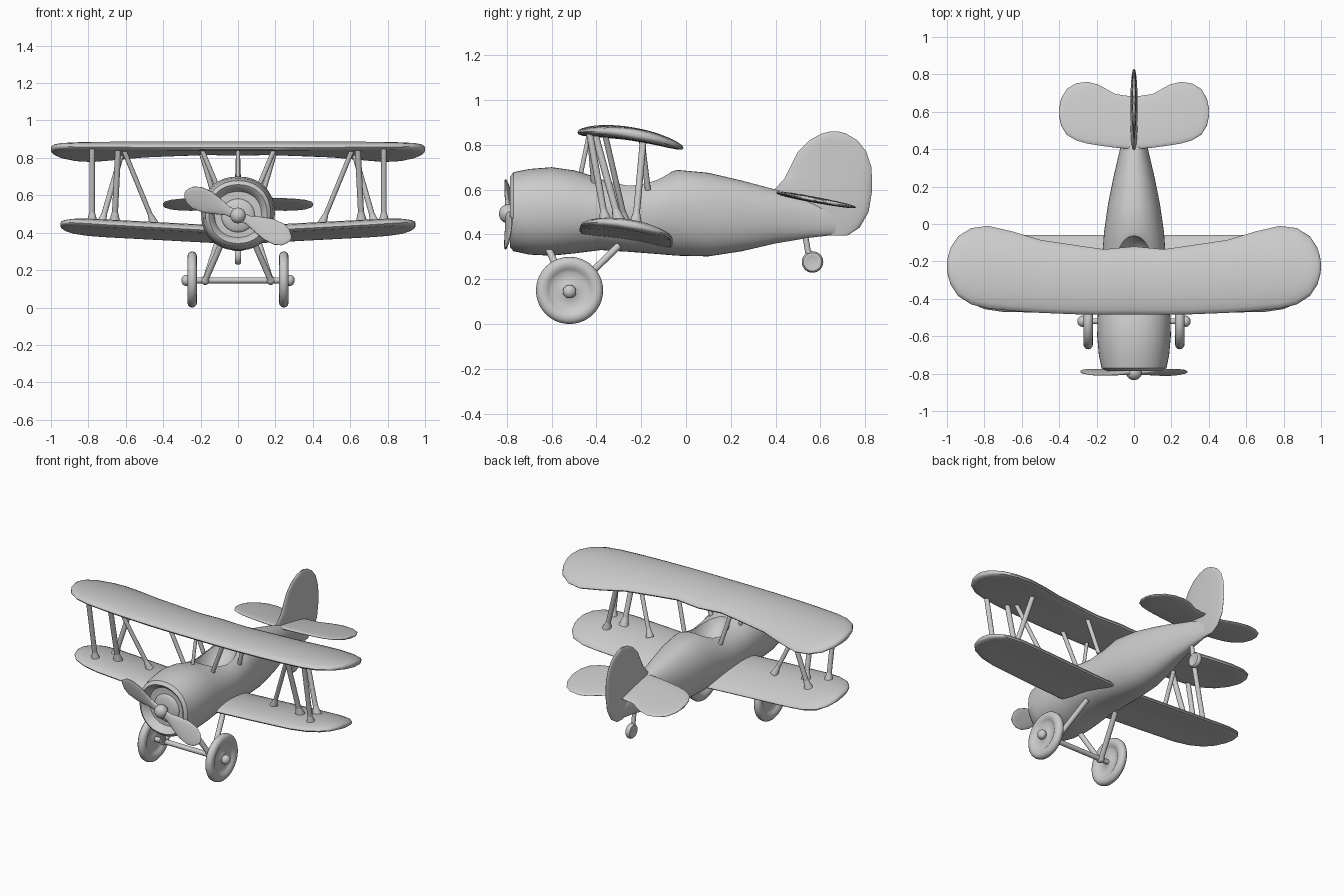
import bpy, bmesh, math
from mathutils import Vector, Matrix

if "Cube" in bpy.data.objects:
    bpy.data.objects.remove(bpy.data.objects["Cube"])


def loft(name, rings):
    """Skin a list of equal-length point rings and cap both ends."""
    bm = bmesh.new()
    vr = [[bm.verts.new(p) for p in ring] for ring in rings]
    n = len(vr[0])
    for a, b in zip(vr, vr[1:]):
        for i in range(n):
            j = (i + 1) % n
            bm.faces.new((a[i], a[j], b[j], b[i]))
    bm.faces.new(vr[0])
    bm.faces.new(vr[-1])
    bmesh.ops.recalc_face_normals(bm, faces=bm.faces)
    me = bpy.data.meshes.new(name)
    bm.to_mesh(me)
    bm.free()
    ob = bpy.data.objects.new(name, me)
    bpy.context.collection.objects.link(ob)
    return ob


def blade(name, stations, height, place=lambda s, c, h: (s, c, h), mirror=True, n=24):
    """Flat rounded surface; station = span, front, back, half thickness."""
    if mirror:
        stations = [(-s, *r) for s, *r in reversed(stations) if s > 0] + stations
    rings = []
    for s, f, b, t in stations:
        ring = []
        for i in range(n):
            a = 2 * math.pi * i / n
            c = (f + b) / 2 - (b - f) / 2 * math.cos(a)
            k = math.sin(a)
            ring.append(place(s, c, height(s, c) + t * math.copysign(abs(k) ** 0.8, k)))
        rings.append(ring)
    return loft(name, rings)


def rod(name, a, b, r, r2=None):
    a, b = Vector(a), Vector(b)
    d = b - a
    bpy.ops.mesh.primitive_cone_add(vertices=14, radius1=r, radius2=r2 or r, depth=d.length,
                                    location=(a + b) / 2,
                                    rotation=d.to_track_quat('Z', 'Y').to_euler())
    bpy.context.object.name = name


def ball(name, loc, scale):
    bpy.ops.mesh.primitive_uv_sphere_add(segments=24, ring_count=14, radius=1, location=loc)
    ob = bpy.context.object
    ob.name, ob.scale = name, scale
    return ob


def wheel(name, centre, radius, profile, n=40):
    cx, cy, cz = centre
    full = profile + [(-x, r) for x, r in reversed(profile) if x != 0]
    return loft(name, [[(cx + x * radius, cy + r * radius * math.cos(2 * math.pi * i / n),
                         cz + r * radius * math.sin(2 * math.pi * i / n)) for i in range(n)]
                       for x, r in full])


# Fuselage with recessed cowl: y, half width, top, bottom
body = [(-.735, .125, .62, .375), (-.772, .14, .64, .36), (-.785, .155, .657, .343),
        (-.77, .174, .678, .325), (-.70, .188, .692, .31), (-.60, .197, .70, .305),
        (-.50, .195, .686, .315), (-.38, .185, .65, .33), (-.25, .178, .637, .322),
        (-.12, .166, .662, .312), (-.04, .16, .688, .305), (.10, .14, .675, .302),
        (.25, .11, .64, .325), (.40, .075, .60, .36), (.55, .04, .55, .385),
        (.68, .012, .50, .40)]
rings = []
for y, w, t, b in body:
    ring = []
    for i in range(48):
        a = 2 * math.pi * i / 48
        c, s = math.cos(a), math.sin(a)
        ring.append((w * math.copysign(abs(c) ** .92, c), y,
                     (t + b) / 2 + (t - b) / 2 * math.copysign(abs(s) ** .92, s)))
    rings.append(ring)
fuselage = loft("fuselage", rings)

# Cockpit opening
cutter = ball("cockpit_cutter", (0, -.235, .71), (.115, .175, .17))
cut = fuselage.modifiers.new("cockpit", 'BOOLEAN')
cut.operation, cut.object, cut.solver = 'DIFFERENCE', cutter, 'EXACT'
bpy.ops.object.select_all(action='DESELECT')
bpy.context.view_layer.objects.active = fuselage
bpy.ops.object.modifier_apply(modifier="cockpit")
bpy.data.objects.remove(cutter)


# Wings
def upper_height(x, y):
    u = (y + .49) / .48
    return .855 - .07 * u + .12 * u * (1 - u)


def lower_height(x, y):
    u = (y + .475) / .415
    return .45 - .06 * u + .1 * u * (1 - u) - .045 * max(0, 1 - abs(x) / .85)


blade("upper_wing", [(0, -.485, -.12, .03), (.16, -.485, -.135, .03), (.3, -.483, -.115, .03),
                     (.5, -.475, -.085, .03), (.65, -.465, -.04, .03), (.78, -.452, -.01, .03),
                     (.87, -.43, -.022, .028), (.94, -.385, -.065, .026), (.98, -.325, -.125, .022),
                     (.995, -.275, -.175, .016), (1, -.24, -.21, .008)], upper_height)
blade("lower_wing", [(0, -.475, -.06, .028), (.4, -.475, -.06, .028), (.7, -.47, -.06, .028),
                     (.8, -.455, -.065, .027), (.88, -.42, -.09, .025), (.925, -.37, -.14, .02),
                     (.945, -.32, -.19, .014), (.95, -.28, -.23, .007)], lower_height)

# Tail
blade("tailplane", [(0, .40, .68, .014), (.1, .408, .695, .014), (.19, .42, .745, .013),
                    (.25, .43, .76, .013), (.31, .447, .752, .012), (.36, .477, .722, .011),
                    (.39, .525, .67, .009), (.4, .575, .62, .005)],
      lambda x, y: .587 - .185 * (y - .4))
blade("tail_fin", [(.395, .64, .72, .008), (.43, .56, .775, .014), (.5, .48, .815, .018),
                   (.59, .385, .83, .02), (.65, .44, .83, .017), (.70, .465, .828, .015),
                   (.77, .50, .805, .013), (.82, .55, .765, .011), (.85, .605, .715, .009),
                   (.86, .645, .68, .005)],
      lambda s, c: 0, lambda s, c, h: (h, c, s), mirror=False)

# Propeller and engine
turn = Matrix.Rotation(math.radians(24), 4, 'Y')
blade("propeller", [(0, -.025, .025, .014), (.06, -.025, .025, .013), (.12, -.045, .045, .011),
                    (.18, -.062, .06, .009), (.24, -.065, .06, .008), (.28, -.05, .045, .007),
                    (.303, -.025, .02, .005), (.31, -.008, .006, .003)],
      lambda s, c: .25 * c * max(-1, min(1, s / .1)),
      lambda s, c, h: Vector((0, -.793, .492)) + turn @ Vector((s, h, c)))
ball("propeller_hub", (0, -.795, .492), (.042, .04, .042))
rod("propeller_shaft", (0, -.73, .492), (0, -.79, .492), .025)
ball("engine_dome", (0, -.735, .492), (.09, .025, .09))

# Landing gear wheels
tyre = [(-.09, .05), (-.09, .2), (-.06, .24), (-.06, .56), (-.10, .62), (-.15, .70),
        (-.175, .80), (-.15, .91), (-.085, .98), (0, 1)]
for side, s in (("left", -1), ("right", 1)):
    wheel(f"{side}_wheel", (s * .245, -.52, .15), .15, tyre)
    ball(f"{side}_hub_cap", (s * .277, -.52, .145), (.026, .03, .03))
    rod(f"{side}_front_gear_leg", (s * .085, -.62, .35), (s * .175, -.53, .145), .016)
    rod(f"{side}_rear_gear_leg", (s * .11, -.30, .35), (s * .175, -.51, .145), .016)
    ball(f"{side}_axle_joint", (s * .175, -.52, .145), (.024, .026, .024))

    # Wing struts: top, bottom, radius
    struts = {"outer_strut": ((.78, -.43, .85), (.78, -.36, .46), .015),
              "inner_strut": ((.64, -.41, .86), (.66, -.30, .46), .016),
              "diagonal_strut": ((.61, -.36, .84), (.45, -.27, .45), .013),
              "rear_strut": ((.62, -.19, .83), (.73, -.225, .45), .015),
              "front_cabane_strut": ((.20, -.43, .86), (.10, -.41, .62), .013),
              "rear_cabane_strut": ((.20, -.20, .84), (.13, -.17, .60), .013)}
    for part, (top, low, r) in struts.items():
        top = Vector((s * top[0], *top[1:]))
        low = Vector((s * low[0], *low[1:]))
        rod(f"{side}_{part}", low, top, r)
        if "cabane" not in part:
            rod(f"{side}_{part}_foot", low, low.lerp(top, .13), r * 1.9, r)

rod("axle", (-.28, -.52, .145), (.28, -.52, .145), .016)
rod("centre_strut", (0, -.47, .67), (0, -.43, .86), .01)

# Tail wheel
rod("tail_wheel_strut", (0, .53, .41), (0, .545, .32), .013)
rod("tail_wheel_fork", (0, .545, .325), (0, .565, .28), .014)
wheel("tail_wheel", (0, .565, .277), .048,
      [(-.3, .1), (-.3, .5), (-.36, .65), (-.33, .85), (-.18, .97), (0, 1)], 28)

# Smooth shading
bpy.ops.object.select_all(action='SELECT')
bpy.context.view_layer.objects.active = fuselage
bpy.ops.object.shade_smooth_by_angle(angle=math.radians(40))
